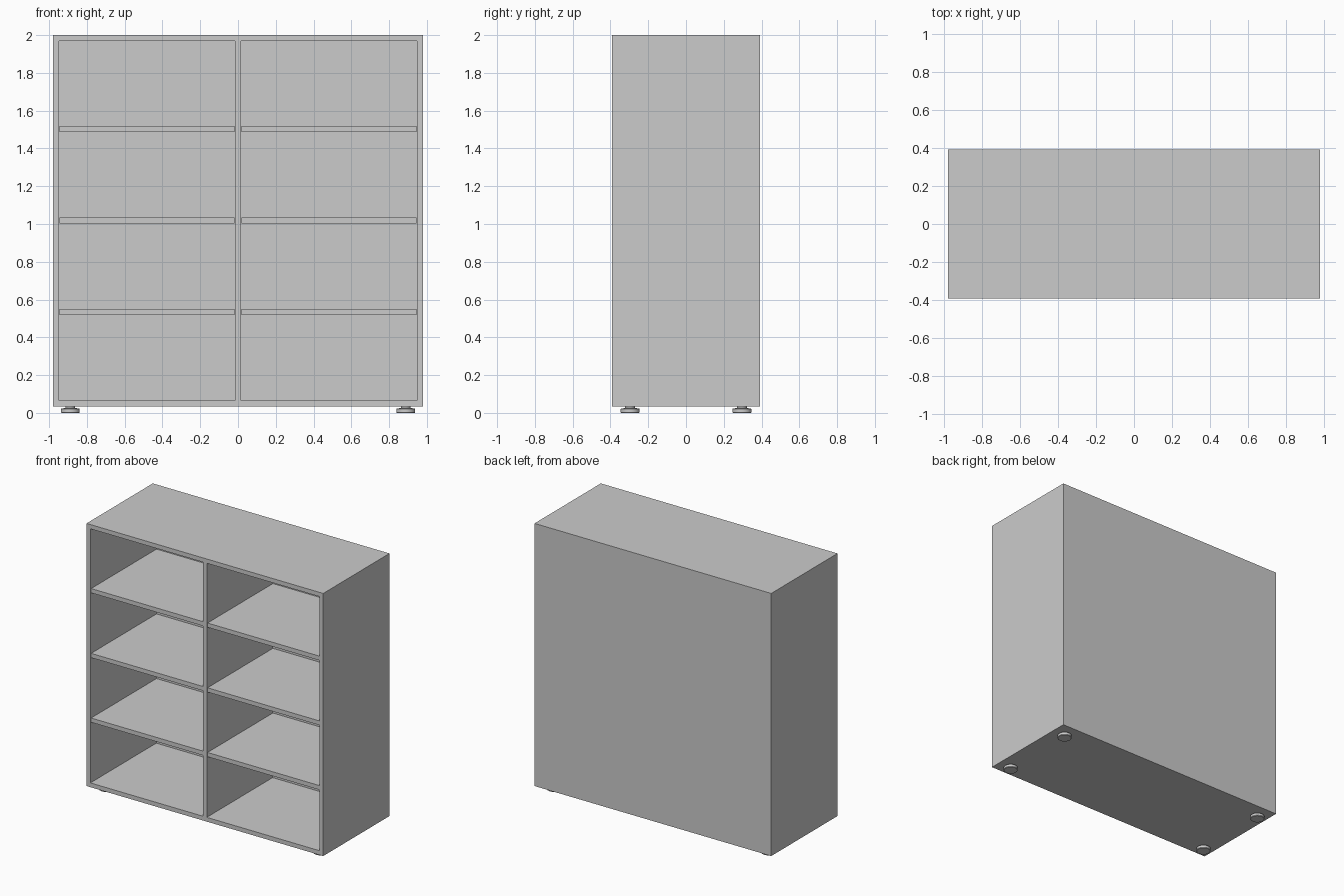
import bpy
import bmesh

if "Cube" in bpy.data.objects:
    bpy.data.objects.remove(bpy.data.objects["Cube"])

W, D, T = 0.98, 0.392, 0.032      # half width, half depth, board thickness
BACK = 0.387                      # boards stop here, back panel behind


def box(name, x0, x1, y0, y1, z0, z1):
    bm = bmesh.new()
    bmesh.ops.create_cube(bm, size=1)
    for v in bm.verts:
        v.co.x = x1 if v.co.x > 0 else x0
        v.co.y = y1 if v.co.y > 0 else y0
        v.co.z = z1 if v.co.z > 0 else z0
    return finish(name, bm)


def finish(name, bm):
    mesh = bpy.data.meshes.new(name)
    bm.to_mesh(mesh)
    bm.free()
    ob = bpy.data.objects.new(name, mesh)
    bpy.context.collection.objects.link(ob)
    return ob


def foot(name, x, y):
    # lathed profile: wide pad with a slightly rounded rim and a narrow neck
    profile = [(0, 0), (0.047, 0), (0.05, 0.003), (0.05, 0.021),
               (0.047, 0.024), (0.026, 0.025), (0.026, 0.034), (0, 0.034)]
    bm = bmesh.new()
    vs = [bm.verts.new((r, 0, z)) for r, z in profile]
    es = [bm.edges.new(p) for p in zip(vs, vs[1:])]
    bmesh.ops.spin(bm, geom=vs + es, cent=(0, 0, 0), axis=(0, 0, 1),
                   angle=6.283185307, steps=32)
    bmesh.ops.remove_doubles(bm, verts=bm.verts, dist=1e-5)
    bmesh.ops.recalc_face_normals(bm, faces=bm.faces)
    ob = finish(name, bm)
    ob.location = (x, y, 0)
    bpy.ops.object.select_all(action='DESELECT')
    ob.select_set(True)
    bpy.context.view_layer.objects.active = ob
    bpy.ops.object.shade_smooth_by_angle(angle=0.6)


# carcass
box("top_board", -W, W, -D, BACK, 2 - T, 2)
box("bottom_board", -W, W, -D, BACK, 0.034, 0.034 + T)
box("left_side", -W, -W + T, -D, BACK, 0.066, 2 - T)
box("right_side", W - T, W, -D, BACK, 0.066, 2 - T)
box("center_divider", -T / 2, T / 2, -D, BACK, 0.066, 2 - T)
box("back_panel", -W, W, BACK, D, 0.034, 2)

# three shelves in each bay, with a hairline gap to the uprights
for i, z in enumerate((0.518, 1.002, 1.487)):
    for side, s in (("left", -1), ("right", 1)):
        xa, xb = sorted((s * (T / 2 + 0.002), s * (W - T - 0.002)))
        box(f"{side}_shelf_{i + 1}", xa, xb, -D + 0.006, BACK, z, z + T)

# feet
for fy, y in (("front", -0.296), ("back", 0.296)):
    for fx, x in (("left", -0.888), ("right", 0.888)):
        foot(f"{fy}_{fx}_foot", x, y)
